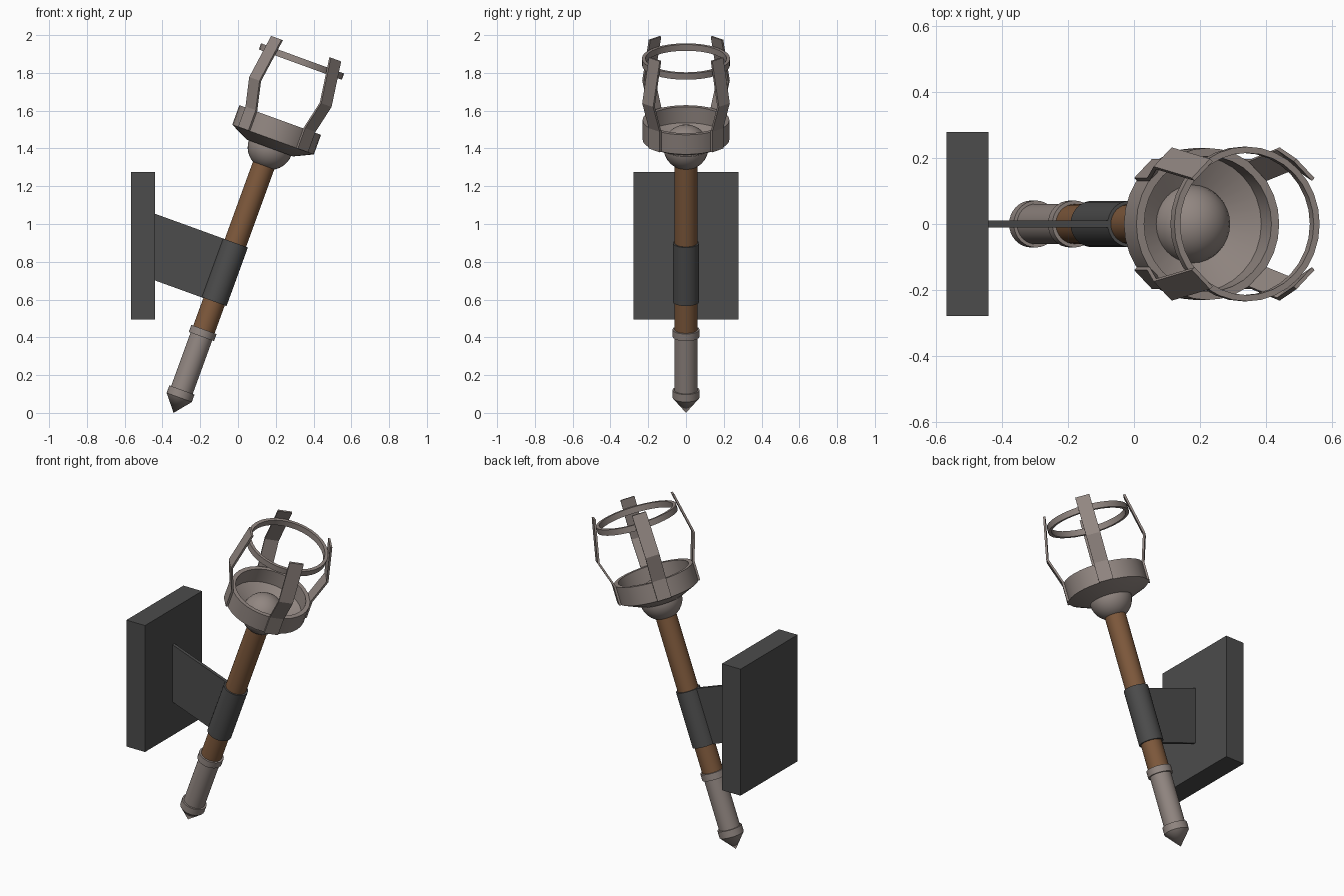
import bpy, bmesh, math
from mathutils import Matrix

if "Cube" in bpy.data.objects:
    bpy.data.objects.remove(bpy.data.objects["Cube"])

# Torch axis frame: local z runs from the tip up the handle, tilted 20 degrees to +x
TILT = Matrix.Translation((-0.341, 0, 0)) @ Matrix.Rotation(math.radians(20), 4, 'Y')


def material(name, colour):
    m = bpy.data.materials.new(name)
    m.diffuse_color = (*colour, 1)
    m.use_nodes = True
    m.node_tree.nodes["Principled BSDF"].inputs["Base Color"].default_value = m.diffuse_color
    return m


metal = material("warm_grey_metal", (0.285, 0.24, 0.22))
wood = material("brown_wood", (0.21, 0.10, 0.045))
iron = material("dark_iron", (0.072, 0.072, 0.072))


def finish(name, bm, mat, matrix, smooth=True):
    bmesh.ops.recalc_face_normals(bm, faces=bm.faces)
    me = bpy.data.meshes.new(name)
    bm.to_mesh(me)
    bm.free()
    ob = bpy.data.objects.new(name, me)
    bpy.context.collection.objects.link(ob)
    me.materials.append(mat)
    ob.matrix_world = matrix
    if smooth:
        bpy.ops.object.select_all(action='DESELECT')
        ob.select_set(True)
        bpy.context.view_layer.objects.active = ob
        bpy.ops.object.shade_smooth_by_angle(angle=math.radians(30))
    return ob


def lathe(name, profile, mat, closed=False, sides=32):
    """Spin (radius, height) points around the torch axis."""
    bm = bmesh.new()
    pts = profile + profile[:1] if closed else profile
    verts = [bm.verts.new((r, 0, h)) for r, h in pts]
    edges = [bm.edges.new(p) for p in zip(verts, verts[1:])]
    bmesh.ops.spin(bm, geom=verts + edges, cent=(0, 0, 0), axis=(0, 0, 1),
                   angle=math.tau, steps=sides)
    bmesh.ops.remove_doubles(bm, verts=bm.verts, dist=1e-4)
    return finish(name, bm, mat, TILT)


def prism(name, points, half_width, mat, matrix):
    """Extrude an (x, z) outline along y, centred."""
    bm = bmesh.new()
    face = bm.faces.new([bm.verts.new((x, -half_width, z)) for x, z in points])
    ext = bmesh.ops.extrude_face_region(bm, geom=[face])
    new = [g for g in ext["geom"] if isinstance(g, bmesh.types.BMVert)]
    bmesh.ops.translate(bm, verts=new, vec=(0, 2 * half_width, 0))
    return finish(name, bm, mat, matrix, smooth=False)


# Handle: pointed end cap with two collars, wooden shaft, iron sleeve
lathe("end_cap", [(0, 0), (0.071, 0.087), (0.071, 0.129), (0.061, 0.129),
                  (0.061, 0.43), (0.071, 0.43), (0.071, 0.47), (0, 0.47)], metal)
lathe("shaft", [(0, 0.45), (0.06, 0.45), (0.06, 1.45), (0, 1.45)], wood)
lathe("sleeve", [(0, 0.627), (0.07, 0.627), (0.07, 0.957), (0, 0.957)], iron)

# Ball under the bowl
bm = bmesh.new()
bmesh.ops.create_uvsphere(bm, u_segments=32, v_segments=16, radius=0.12)
finish("ball", bm, metal, TILT @ Matrix.Translation((0, 0, 1.497)))

# Open bowl and upper hoop
lathe("bowl", [(0.113, 1.492), (0.13, 1.492), (0.23, 1.54), (0.23, 1.65),
               (0.205, 1.65), (0.205, 1.56), (0.113, 1.515)], metal, closed=True)
lathe("hoop", [(0.215, 1.962), (0.234, 1.962), (0.234, 1.997), (0.215, 1.997)],
      metal, closed=True)

# Four bent prongs around the bowl
path = [(0.232, 1.54), (0.232, 1.655), (0.281, 1.808), (0.232, 2.052)]
outline = [(r - 0.006, h) for r, h in path] + [(r + 0.006, h) for r, h in reversed(path)]
for i in range(4):
    turn = Matrix.Rotation(math.radians(45 + 90 * i), 4, 'Z')
    prism(f"prong_{i + 1}", outline, 0.041, metal, TILT @ turn)

# Bracket web and wall plate
prism("bracket", [(-0.45, 1.058), (-0.45, 0.705), (-0.13, 0.589), (-0.02, 0.902)],
      0.01, iron, Matrix())
prism("wall_plate", [(-0.567, 0.495), (-0.44, 0.495), (-0.44, 1.275), (-0.567, 1.275)],
      0.278, iron, Matrix())
